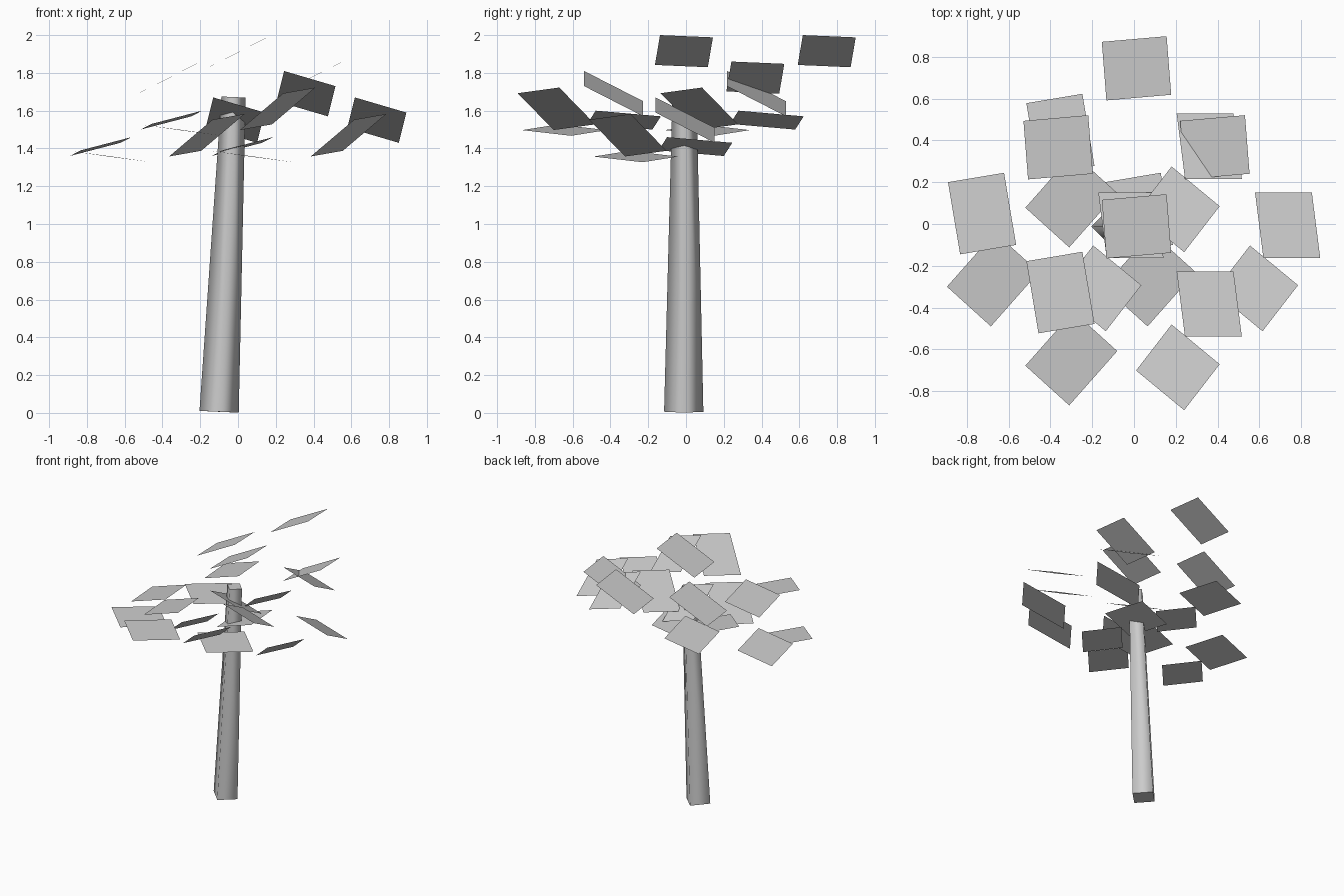
import bpy
import bmesh
from mathutils import Vector

cube = bpy.data.objects.get("Cube")
if cube:
    bpy.data.objects.remove(cube, do_unlink=True)

# One plain grey for the whole tree
grey = bpy.data.materials.new("plain_grey")
grey.use_nodes = True
colour = (0.6, 0.6, 0.6, 1.0)
grey.diffuse_color = colour
grey.node_tree.nodes["Principled BSDF"].inputs["Base Color"].default_value = colour


def add_object(name, bm):
    mesh = bpy.data.meshes.new(name)
    bm.to_mesh(mesh)
    bm.free()
    mesh.materials.append(grey)
    obj = bpy.data.objects.new(name, mesh)
    bpy.context.collection.objects.link(obj)
    return obj


# Leaning four-sided trunk, corners towards the axes, rounded by shading
def build_trunk():
    base, tip = Vector((-0.1, -0.012, 0.006)), Vector((-0.024, -0.008, 1.672))
    axis = tip - base
    bm = bmesh.new()
    bmesh.ops.create_cone(bm, cap_ends=True, segments=4, radius1=0.104,
                          radius2=0.064, depth=axis.length)
    for face in bm.faces:
        face.smooth = abs(face.normal.z) < 0.5
    for edge in bm.edges:
        edge.smooth = all(f.smooth for f in edge.link_faces)
    turn = Vector((0, 0, 1)).rotation_difference(axis).to_matrix()
    bmesh.ops.rotate(bm, verts=bm.verts, matrix=turn)
    bmesh.ops.translate(bm, verts=bm.verts, vec=(base + tip) / 2)
    add_object("trunk", bm)


# Each leaf cluster repeats one tilted card at four places round its centre
STEPS = [Vector(s) for s in ((0, 0.378, 0.07), (0, -0.378, 0.07),
                             (0.375, 0, -0.07), (-0.375, 0, -0.07))]


def build_cluster(name, centre, across, along):
    u, v = Vector(across) / 2, Vector(along) / 2
    for i, step in enumerate(STEPS, 1):
        c = Vector(centre) + step
        bm = bmesh.new()
        corners = (c - u - v, c + u - v, c + u + v, c - u + v)
        face = bm.faces.new([bm.verts.new(p) for p in corners])
        face.normal_update()
        if face.normal.z < 0:
            face.normal_flip()
        add_object(f"{name}_leaf_{i}", bm)


build_trunk()
build_cluster("top", (0.012, 0.367, 1.845), (0.31, 0.027, 0.158), (0.022, -0.28, 0.012))
build_cluster("left", (0.36, -0.005, 1.62), (0.272, 0, -0.08), (0.04, -0.313, 0.16))
build_cluster("front_right", (-0.3, -0.265, 1.427), (0.21, -0.19, -0.03), (0.23, 0.26, -0.03))
build_cluster("front_left", (0.21, -0.308, 1.54), (0.23, -0.19, 0.195), (0.17, 0.22, 0.03))
build_cluster("right", (-0.352, 0.05, 1.48), (0.268, 0.045, 0.07), (0.058, -0.345, 0.03))
